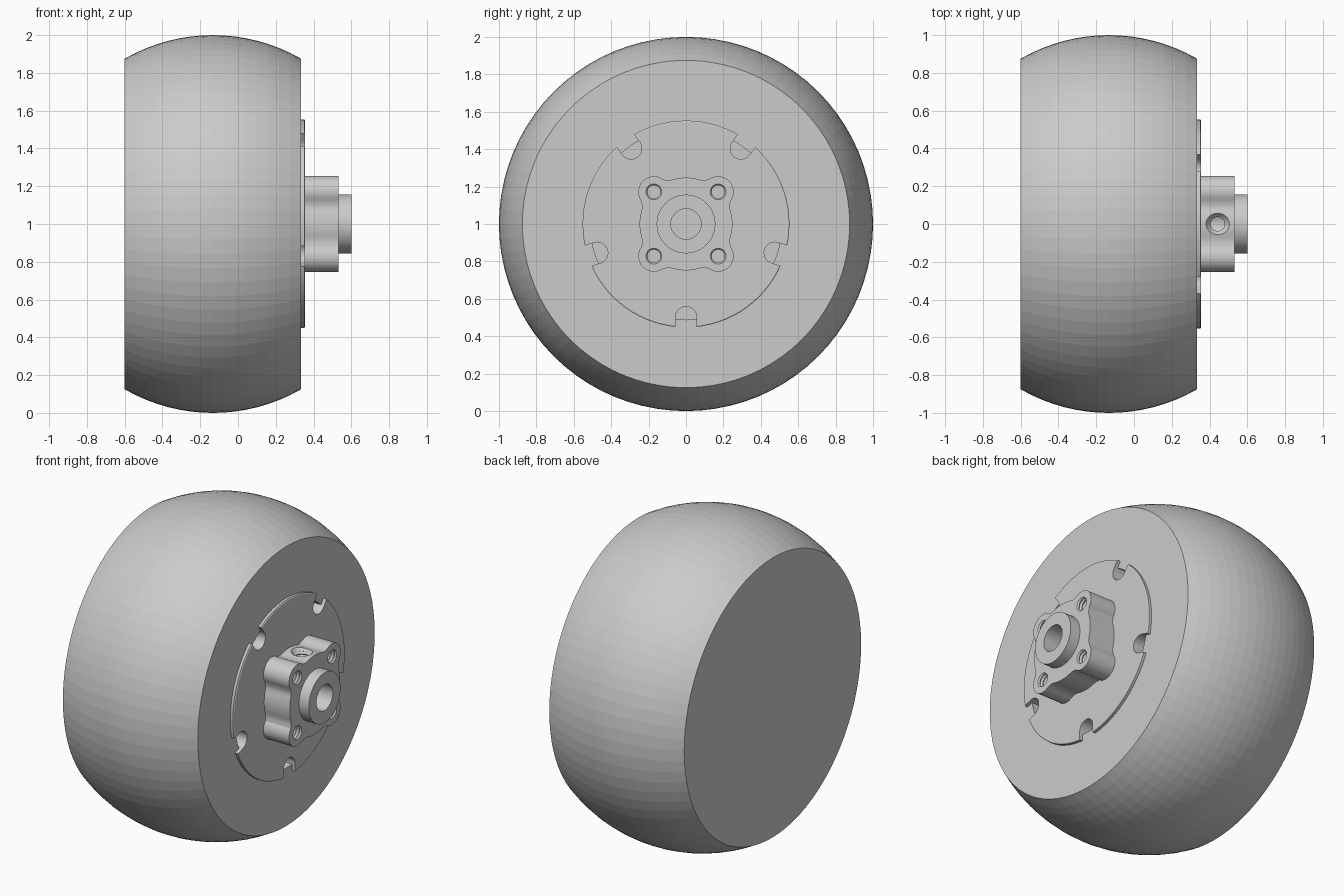
import bpy, bmesh
from math import sin, cos, pi, radians, sqrt
from mathutils import Matrix, Vector

if "Cube" in bpy.data.objects:
    bpy.data.objects.remove(bpy.data.objects["Cube"])

AXLE = Matrix.Translation((0, 0, 1))


def skin(name, rings, matrix=AXLE):
    """Solid from equal-length rings of points, capped at both ends."""
    bm = bmesh.new()
    vr = [[bm.verts.new(matrix @ Vector(p)) for p in ring] for ring in rings]
    n = len(vr[0])
    for a, b in zip(vr, vr[1:]):
        for i in range(n):
            bm.faces.new((a[i], a[(i + 1) % n], b[(i + 1) % n], b[i]))
    bm.faces.new(vr[0])
    bm.faces.new(vr[-1])
    bmesh.ops.recalc_face_normals(bm, faces=bm.faces)
    mesh = bpy.data.meshes.new(name)
    bm.to_mesh(mesh)
    bm.free()
    ob = bpy.data.objects.new(name, mesh)
    bpy.context.collection.objects.link(ob)
    return ob


def lathe(name, profile, segs, matrix=AXLE):
    """Revolve (x, radius) pairs around the x axis."""
    return skin(name, [[(x, r * cos(2 * pi * i / segs), r * sin(2 * pi * i / segs))
                        for i in range(segs)] for x, r in profile], matrix)


def prism(name, outline, x0, x1, matrix=AXLE):
    """Extrude a (y, z) outline along x."""
    return skin(name, [[(x, y, z) for y, z in outline] for x in (x0, x1)], matrix)


def cut(target, cutters):
    for c in cutters:
        c.hide_render = True
        m = target.modifiers.new("cut", 'BOOLEAN')
        m.operation, m.solver, m.object = 'DIFFERENCE', 'EXACT', c
        bpy.context.view_layer.objects.active = target
        bpy.ops.object.modifier_apply(modifier=m.name)
        bpy.data.objects.remove(c)


def thread(name, x0, x1, r, depth, matrix, pitch=0.022):
    """Ridged cylinder that cuts a threaded hole."""
    n = round((x1 - x0) / (pitch / 2))
    return lathe(name, [(x0 + (x1 - x0) * i / n, r - depth * (i % 2))
                        for i in range(n + 1)], 24, matrix)


def notch(name, outer, x0, x1, k):
    """U-shaped slot, round toward the axle, at one of five angles."""
    w, tip = 0.057, 0.442
    pts = [(w * cos(pi * i / 12), -(tip + w) + w * sin(pi * i / 12)) for i in range(13)]
    # outer end follows the rim circle
    arc = [(y, -sqrt(outer ** 2 - y ** 2)) for y in (-w, -w / 2, 0, w / 2, w)]
    return prism(name, pts + arc, x0, x1, AXLE @ Matrix.Rotation(2 * pi * k / 5, 4, 'X'))


# Tire: crowned solid of revolution with flat sides
mid, half, R = -0.133, 0.467, 0.935
steps = 16
profile = []
for i in range(steps + 1):
    dx = half * (2 * i / steps - 1)
    profile.append((mid + dx, 1 - R + sqrt(R * R - dx * dx)))
tire = lathe("tire", profile, 80)
cut(tire, [notch("notch_cutter", 0.512, 0.2, 0.5, k) for k in range(5)])

# Rim disc with five notches through its edge
disc = lathe("rim_disc", [(0.33, 0.553), (0.351, 0.553), (0.355, 0.547)], 80)
cut(disc, [notch("notch_cutter", 0.62, 0.2, 0.5, k) for k in range(5)])

# Hub block: lobed square outline
outline = []
for q in range(4):
    c, s = cos(q * pi / 2), sin(q * pi / 2)
    quarter = [(0.248 * cos(radians(a)), 0.248 * sin(radians(a))) for a in range(-16, 17, 4)]
    quarter += [(0.234, 0.088), (0.235, 0.103)]
    quarter += [(0.172 + 0.083 * cos(radians(a)), 0.172 + 0.083 * sin(radians(a)))
                for a in range(-38, 129, 8)]
    quarter += [(0.103, 0.235), (0.088, 0.234)]
    outline += [(c * y - s * z, s * y + c * z) for y, z in quarter]
block = prism("hub_block", outline, 0.352, 0.532)

# Boss collar around the shaft hole
boss = lathe("hub_boss", [(0.525, 0.157), (0.6, 0.157)], 48)


def bore():
    return lathe("bore_cutter", [(0.36, 0.081), (0.7, 0.081)], 40)


# Shaft bore, four threaded bolt holes and a threaded set screw hole on top
cut(boss, [bore()])
cutters = [bore()]
for y in (-0.172, 0.172):
    for z in (-0.172, 0.172):
        cutters.append(thread("bolt_hole_cutter", 0.36, 0.545, 0.044, 0.009,
                              Matrix.Translation((0, y, 1 + z))))
up = Matrix.Translation((0.443, 0, 1)) @ Matrix.Rotation(-pi / 2, 4, 'Y')
cutters.append(thread("set_screw_cutter", 0.03, 0.27, 0.048, 0.011, up))
cutters.append(lathe("countersink_cutter", [(0.225, 0.045), (0.25, 0.064), (0.3, 0.064)], 32, up))
cut(block, cutters)

# Smooth only the small machined parts
for ob in (disc, block, boss):
    bpy.ops.object.select_all(action='DESELECT')
    ob.select_set(True)
    bpy.context.view_layer.objects.active = ob
    bpy.ops.object.shade_smooth_by_angle(angle=radians(25))
